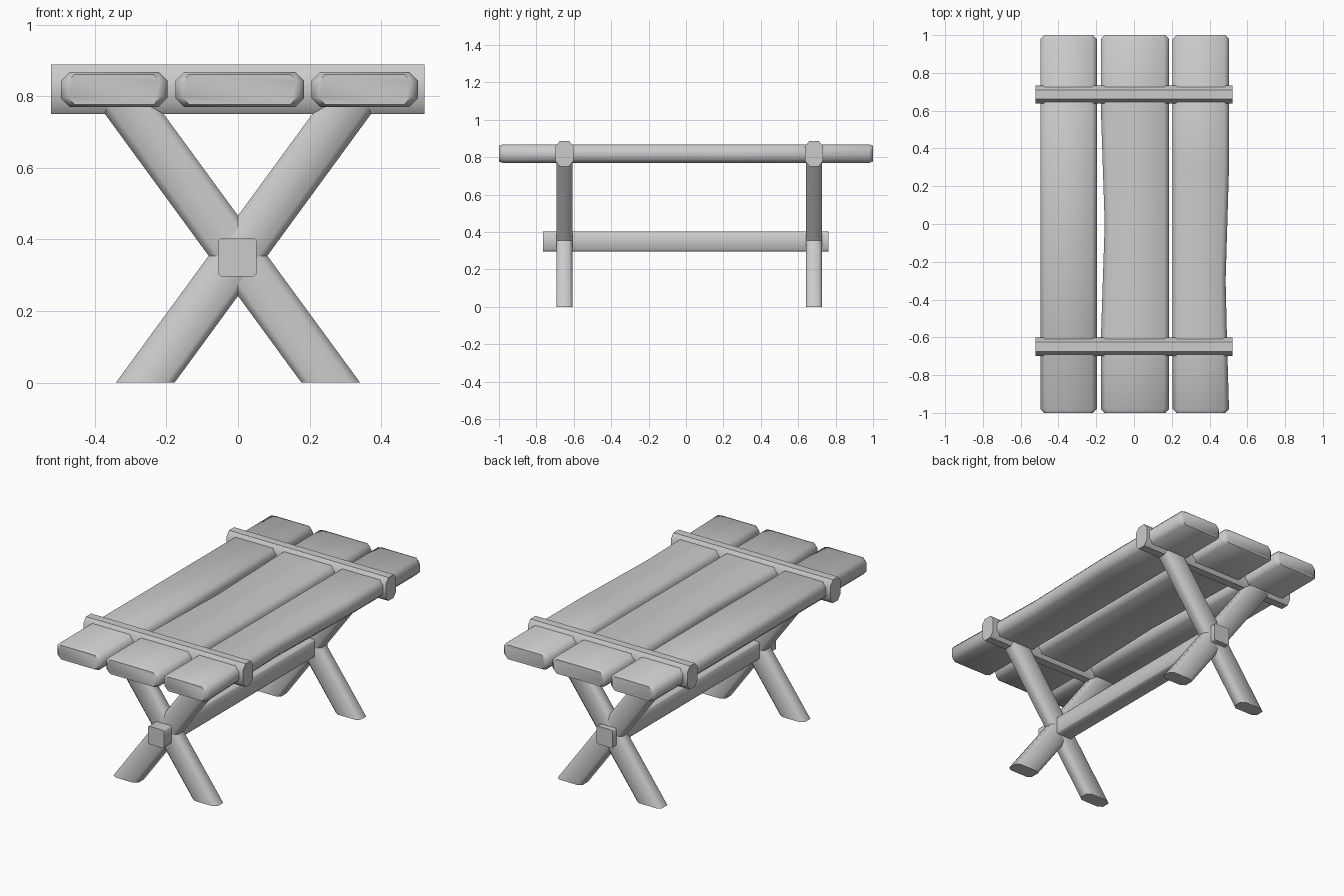
import bpy, bmesh
from mathutils import Vector

if "Cube" in bpy.data.objects:
    bpy.data.objects.remove(bpy.data.objects["Cube"])

X, Y, Z = Vector((1, 0, 0)), Vector((0, 1, 0)), Vector((0, 0, 1))


def ring(center, u, v, hu, hv, cu, cv):
    """Rectangle with cut corners (plain rectangle when the cut is 0)."""
    if cu == 0:
        pts = [(-hu, -hv), (hu, -hv), (hu, hv), (-hu, hv)]
    else:
        pts = [(-hu + cu, -hv), (hu - cu, -hv), (hu, -hv + cv), (hu, hv - cv),
               (hu - cu, hv), (-hu + cu, hv), (-hu, hv - cv), (-hu, -hv + cv)]
    return [Vector(center) + u * a + v * b for a, b in pts]


def loft(name, rings, angle=0.87):
    bm = bmesh.new()
    rows = [[bm.verts.new(p) for p in r] for r in rings]
    n = len(rows[0])
    for a, b in zip(rows, rows[1:]):
        for i in range(n):
            j = (i + 1) % n
            bm.faces.new((a[i], a[j], b[j], b[i]))
    bm.faces.new(rows[0])
    bm.faces.new(rows[-1])
    bmesh.ops.recalc_face_normals(bm, faces=bm.faces)
    me = bpy.data.meshes.new(name)
    bm.to_mesh(me)
    bm.free()
    ob = bpy.data.objects.new(name, me)
    bpy.context.collection.objects.link(ob)
    bpy.ops.object.select_all(action='DESELECT')
    ob.select_set(True)
    bpy.context.view_layer.objects.active = ob
    bpy.ops.object.shade_smooth_by_angle(angle=angle)
    return ob


# Table top planks: (y, left x, right x) stations give the hand-hewn edges
planks = {
    "left_plank": [(-0.98, -0.495, -0.197), (0.98, -0.495, -0.197)],
    "middle_plank": [(-0.98, -0.175, 0.185), (-0.6, -0.175, 0.185),
                     (0.0, -0.155, 0.185), (0.6, -0.175, 0.185), (0.98, -0.175, 0.185)],
    "right_plank": [(-0.98, 0.205, 0.503), (-0.6, 0.205, 0.492),
                    (-0.3, 0.205, 0.485), (0.3, 0.205, 0.503), (0.98, 0.205, 0.503)],
}
for name, stations in planks.items():
    rings = []
    for y, a, b in stations:
        rings.append(ring(((a + b) / 2, y, 0.819), X, Z, (b - a) / 2, 0.049, 0.025, 0.025))
    for end, y in ((0, -1.0), (-1, 1.0)):
        _, a, b = stations[end]
        cap = ring(((a + b) / 2, y, 0.819), X, Z, (b - a) / 2 - 0.02, 0.042, 0.018, 0.02)
        rings.insert(0, cap) if end == 0 else rings.append(cap)
    loft(name, rings)

for side, y in (("front", -0.65), ("back", 0.685)):
    # Cross beam clamping the planks
    loft(side + "_cross_beam",
         [ring((x, y, 0.819), Y, Z, 0.048, 0.069, 0.024, 0.03) for x in (-0.522, 0.521)])
    # Crossed pair of slanted legs
    for tag, s in (("a", 1), ("b", -1)):
        loft(f"{side}_leg_{tag}",
             [ring((s * x, y, z), X, Y, 0.082, 0.043, 0.025, 0.018)
              for x, z in ((-0.259, 0.0), (0.304, 0.77))])

# Long stretcher through the leg crossings
loft("stretcher", [ring((-0.001, y, 0.35), X, Z, 0.053, 0.053, 0.007, 0.007)
                   for y in (-0.765, 0.762)], angle=1.3)
